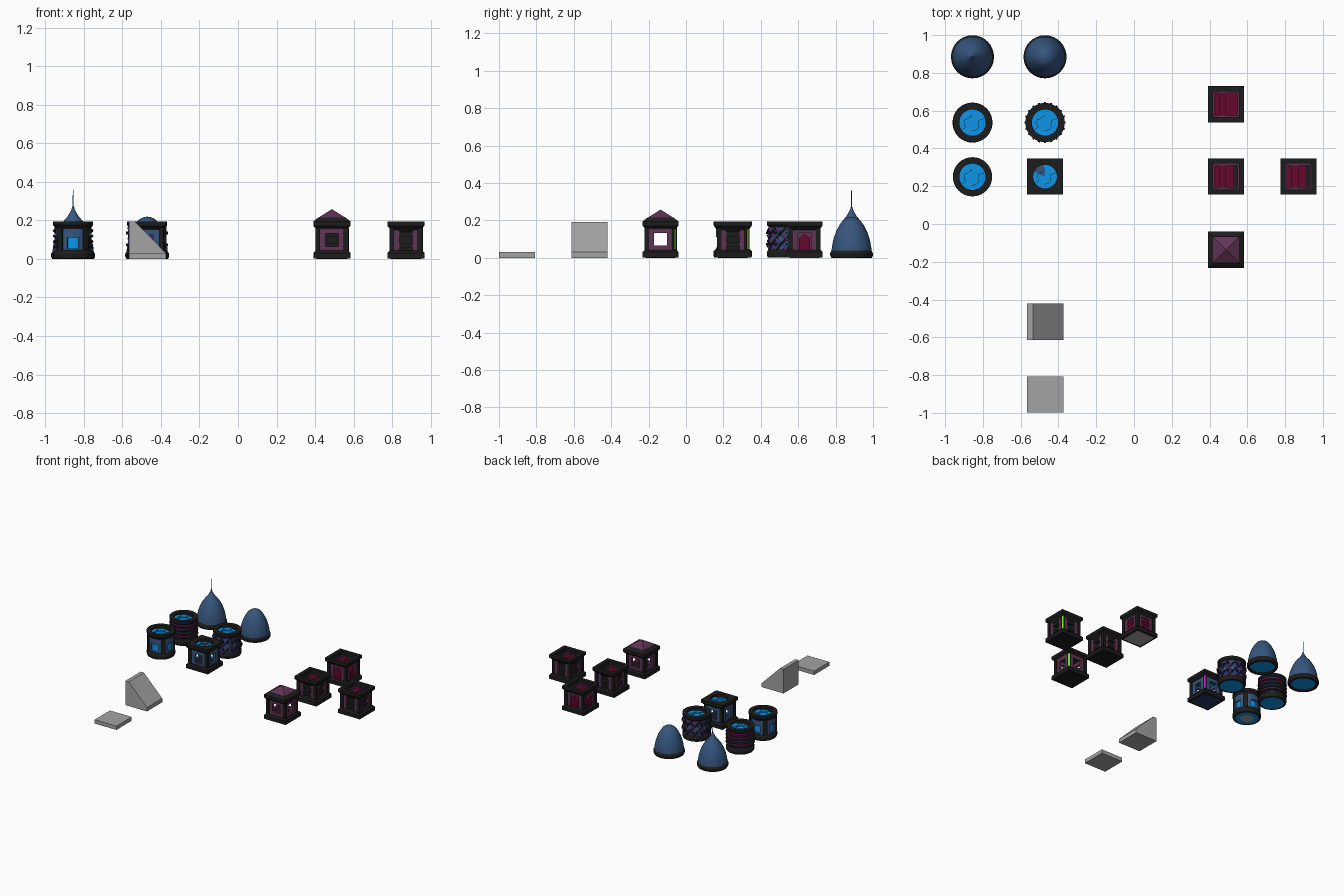
import bpy, bmesh, math
from mathutils import Matrix, Vector

cube = bpy.data.objects.get("Cube")
if cube:
    bpy.data.objects.remove(cube)


def material(name, *rgb):
    m = bpy.data.materials.new(name)
    m.use_nodes = True
    m.diffuse_color = (*rgb, 1)
    m.node_tree.nodes["Principled BSDF"].inputs["Base Color"].default_value = (*rgb, 1)
    return m


BLACK = material("black stone", .012, .012, .012)
SLATE = material("slate blue", .036, .092, .205)
BRIGHT = material("bright blue", .004, .3, .8)
NAVY = material("navy", .02, .04, .12)
PLUM = material("plum", .12, .034, .088)
CRIMSON = material("crimson", .135, .002, .027)
GREY = material("grey", .37, .37, .37)
PURPLE = material("purple", .15, .035, .3)
MAGENTA = material("magenta", .6, .01, .4)
GREEN = material("green", .15, .85, .01)

made = []


def finish(bm, name, mat, at, recalc=True):
    bmesh.ops.remove_doubles(bm, verts=bm.verts, dist=1e-5)
    if recalc:
        bmesh.ops.recalc_face_normals(bm, faces=bm.faces)
    me = bpy.data.meshes.new(name)
    bm.to_mesh(me)
    bm.free()
    me.materials.append(mat)
    ob = bpy.data.objects.new(name, me)
    ob.location = (at[0], at[1], 0)
    bpy.context.collection.objects.link(ob)
    made.append(ob)


def turned(name, at, profile, mat, square=False, n=32, closed=False):
    """Sweep (radius, z) points round the axis; square points follow a box outline."""
    bm = bmesh.new()
    rings = []
    for p in profile:
        boxy = p[2] if len(p) > 2 else square
        ring = []
        for i in range(n):
            a = math.tau * i / n
            c, s = math.cos(a), math.sin(a)
            r = p[0] / max(abs(c), abs(s)) if boxy else p[0]
            ring.append(bm.verts.new((r * c, r * s, p[1])))
        rings.append(ring)
    for k in range(len(rings) - (0 if closed else 1)):
        a, b = rings[k], rings[(k + 1) % len(rings)]
        for i in range(n):
            j = (i + 1) % n
            bm.faces.new((a[i], a[j], b[j], b[i]))
    finish(bm, name, mat, at)


def sheet(name, at, radius, z, mat):
    """Single floor disc whose face points up into the piece."""
    bm = bmesh.new()
    ring = [(radius * math.cos(math.tau * i / 32), radius * math.sin(math.tau * i / 32), z)
            for i in range(32)]
    bm.faces.new([bm.verts.new(p) for p in ring])
    finish(bm, name, mat, at, recalc=False)


def box(name, at, lo, hi, mat, turn=0):
    bm = bmesh.new()
    lo, hi = Vector(lo), Vector(hi)
    bmesh.ops.create_cube(bm, size=1, matrix=Matrix.Rotation(turn, 4, 'Z')
                          @ Matrix.Translation((lo + hi) / 2) @ Matrix.Diagonal((*(hi - lo), 1)))
    finish(bm, name, mat, at)


def prism(name, at, points, push, mat):
    bm = bmesh.new()
    face = bm.faces.new([bm.verts.new(p) for p in points])
    out = bmesh.ops.extrude_face_region(bm, geom=[face])
    bmesh.ops.translate(bm, verts=[v for v in out["geom"] if isinstance(v, bmesh.types.BMVert)], vec=push)
    finish(bm, name, mat, at)


def arc_block(name, at, r0, r1, a0, a1, z0, z1, mat, steps=6):
    """Curved wall block between two radii and two angles in degrees."""
    bm = bmesh.new()
    rows = []
    for i in range(steps + 1):
        a = math.radians(a0 + (a1 - a0) * i / steps)
        rows.append([bm.verts.new((r * math.cos(a), r * math.sin(a), z))
                     for r, z in ((r0, z0), (r1, z0), (r1, z1), (r0, z1))])
    for p, q in zip(rows, rows[1:]):
        for k in range(4):
            bm.faces.new((p[k], p[(k + 1) % 4], q[(k + 1) % 4], q[k]))
    bm.faces.new(rows[0])
    bm.faces.new(rows[-1])
    finish(bm, name, mat, at)


def cracked_floor(name, at, radius, odd=BRIGHT):
    # Irregular slabs round a small centre slab
    cuts = [20, 95, 155, 215, 265, 325, 380]
    for i, (a, b) in enumerate(zip(cuts, cuts[1:])):
        split = radius * (.45 if i % 2 else .6)
        mat = odd if i == 1 else BRIGHT
        arc_block(name + "_slab", at, split, radius, a, b, .15, .166 + .006 * (i % 3), mat)
        arc_block(name + "_centre", at, .0001, split, a, b, .15, .163, mat)


def round_bands(name, at):
    turned(name + "_base", at, [(0, .003), (.099, .001), (.103, .01), (.104, .028), (.102, .036),
                                (.094, .045), (0, .045)], BLACK)
    sheet(name + "_underside", at, .084, 0, BRIGHT)
    turned(name + "_crown", at, [(.09, .155), (.096, .165), (.104, .175), (.104, .195),
                                 (.07, .195), (.07, .145)], BLACK, closed=True)
    cracked_floor(name + "_floor", at, .071)


def square_bands(name, at, bottom, hole=True, round_hole=False):
    turned(name + "_base", at, [(0, .002), (.096, .002), (.096, .031), (.085, .043), (0, .043)],
           BLACK, True)
    turned(name + "_bottom", at, [(0, 0), (.08, 0), (.08, .004), (0, .004)], bottom, True)
    inner = .063 if round_hole else .068
    edge = [(inner, .195, not round_hole), (inner, .14, not round_hole)] if hole else \
        [(.07, .215), (0, .215), (0, .155)]
    turned(name + "_crown", at, [(.083, .157), (.096, .171), (.096, .195)] + edge,
           BLACK, True, closed=hole)


def four_sides(name, at, lo, hi, mat):
    # lo and hi are (depth, across, height) on the +x side, repeated on each side
    for k in range(4):
        box(name, at, lo, hi, mat, k * math.pi / 2)


def corner_posts(name, at, glow=None):
    for sx in (-1, 1):
        for sy in (-1, 1):
            outer = .076 if glow and sx + sy == 2 else .085
            xs, ys = sorted((sx * .061, sx * outer)), sorted((sy * .061, sy * outer))
            box(name + "_corner_post", at, (xs[0], ys[0], .04), (xs[1], ys[1], .16), BLACK)
    if glow:
        # Lit strip held in a slot on the back left corner
        box(name + "_glow_strip", at, (.095, -.006, .045), (.111, .006, .155), glow, math.pi / 4)
        for u in (-.011, .006):
            box(name + "_slot_fin", at, (.09, u, .04), (.113, u + .005, .16), BLACK, math.pi / 4)


def panels(name, at, mat, gap, sill, head):
    """Walls on all four sides, each with a central opening."""
    for s in (-1, 1):
        u = sorted((s * gap, s * .063))
        four_sides(name + "_jamb", at, (.06, u[0], .038), (.077, u[1], .162), mat)
    four_sides(name + "_sill", at, (.06, -gap, .038), (.077, gap, sill), mat)
    four_sides(name + "_lintel", at, (.06, -gap, head), (.077, gap, .162), mat)


def plank_floor(name, at, cuts, half):
    for i, (a, b) in enumerate(zip(cuts, cuts[1:])):
        box(name + "_plank", at, (a, -half, .14), (b, half, .152 + .008 * (i % 2)), CRIMSON)
    box(name + "_under_floor", at, (-.068, -.068, .138), (.068, .068, .148), BLACK)


# Domes, one with a spire
curve = [(.107, .034), (.105, .06), (.097, .1), (.083, .14), (.065, .175), (.047, .2)]
tops = {"spire_dome": (-.855, [(.03, .219), (.017, .24), (.008, .258), (.003, .275), (.0015, .36), (0, .36)]),
        "plain_dome": (-.471, [(.032, .211), (.016, .217), (0, .219)])}
for name, (x, tip) in tops.items():
    at = (x, .885)
    turned(name + "_shell", at, curve + tip, SLATE, n=48)
    turned(name + "_rim", at, [(.092, 0), (.108, 0), (.114, .012), (.114, .026), (.107, .038),
                               (.092, .038)], BLACK, closed=True)
    sheet(name + "_underside", at, .093, .012, BRIGHT)

# Round tower with windows
at = (-.855, .25)
round_bands("window_tower", at)
sheet("window_tower_hatch", at, .05, -.0, GREY)
made[-1].location.z = -.0005
for k in range(4):
    a = k * 90
    arc_block("window_tower_pillar", at, .07, .1, a + 35, a + 55, .04, .165, BLACK)
    for s in (-1, 1):
        arc_block("window_tower_wall", at, .07, .09, a + s * 20, a + s * 35, .04, .165, SLATE)
    arc_block("window_tower_sill", at, .07, .09, a - 20, a + 20, .04, .055, SLATE)
    arc_block("window_tower_head", at, .07, .09, a - 20, a + 20, .112, .165, SLATE)
    arc_block("window_tower_pane", at, .072, .078, a - 20, a + 20, .055, .112, BRIGHT)

# Round tower with stacked rings
at = (-.855, .537)
round_bands("ringed_tower", at)
turned("ringed_tower_core", at, [(.09, .045), (.09, .165)], SLATE)
for i in range(4):
    z = .062 + i * .028
    turned("ringed_tower_ring", at, [(.085, z - .009), (.1, z - .008), (.106, z),
                                     (.1, z + .008), (.085, z + .009)], BLACK, closed=True)
    turned("ringed_tower_line", at, [(.085, z + .01), (.096, z + .01), (.096, z + .018),
                                     (.085, z + .018)], SLATE if i == 1 else MAGENTA, closed=True)

# Round tower with crossing ribs
at = (-.471, .537)
round_bands("lattice_tower", at)
turned("lattice_tower_core", at, [(.094, .045), (.094, .165)], SLATE)
for direction, mat in ((1, BLACK), (-1, PURPLE)):
    cu = bpy.data.curves.new("lattice_ribs", 'CURVE')
    cu.dimensions = '3D'
    cu.bevel_depth = .0065
    cu.bevel_resolution = 1
    cu.materials.append(mat)
    for i in range(10):
        sp = cu.splines.new('POLY')
        sp.points.add(12)
        for j, p in enumerate(sp.points):
            a = math.tau * i / 10 + direction * math.radians(72) * j / 12
            p.co = (.095 * math.cos(a), .095 * math.sin(a), .042 + .122 * j / 12, 1)
    ob = bpy.data.objects.new("lattice_tower_ribs", cu)
    ob.location = (*at, 0)
    bpy.context.collection.objects.link(ob)
for i in range(20):
    for z in (.073, .134):
        arc_block("lattice_tower_stud", at, .09, .109, i * 18 - 3, i * 18 + 3,
                  z - .007, z + .007, BLACK, 1)

# Square blue tower with open sides
at = (-.471, .251)
square_bands("blue_square_tower", at, NAVY, round_hole=True)
corner_posts("blue_square_tower", at, MAGENTA)
panels("blue_square_tower", at, SLATE, .03, .055, .125)
cracked_floor("blue_square_tower_floor", at, .064, SLATE)

# Red tower with a pyramid roof and open windows
at = (.487, -.136)
square_bands("roofed_tower", at, BLACK, hole=False)
corner_posts("roofed_tower", at, GREEN)
panels("roofed_tower", at, PLUM, .034, .065, .133)
turned("roofed_tower_pyramid", at, [(.07, .214), (0, .258)], PLUM, True, n=8)

# Red towers with slatted openings
for name, at, glow in (("middle_tower", (.487, .251), None), ("outer_tower", (.871, .251), GREEN)):
    square_bands(name, at, BLACK)
    corner_posts(name, at, glow)
    panels(name, at, PLUM, .034, .042, .158)
    box(name + "_core", at, (-.058, -.058, .04), (.058, .058, .14), BLACK)
    for z in (.06, .115):
        four_sides(name + "_slat", at, (.055, -.034, z), (.074, .034, z + .022), BLACK)
    plank_floor(name, at, (-.062, -.038, 0, .037), .068)

# Red tower with pointed doors
at = (.487, .634)
square_bands("door_tower", at, GREY)
corner_posts("door_tower", at)
panels("door_tower", at, PLUM, .034, .042, .135)
plank_floor("door_tower", at, (-.062, -.038, 0, .068), .066)
box("door_tower_core", at, (-.062, -.062, .04), (.062, .062, .14), PLUM)
for i in range(3):
    z = .038 + i * .02
    four_sides("door_tower_board", at, (.058, -.029, z), (.08 - .004 * (i % 2), .029, z + .02), CRIMSON)
for k in range(4):
    turn = Matrix.Rotation(k * math.pi / 2, 3, 'Z')
    prism("door_tower_gable", at, [turn @ Vector((.062, u, z)) for u, z in
                                   ((-.037, .097), (.037, .097), (0, .131))],
          turn @ Vector((.02, 0, 0)), CRIMSON)

# Grey slab and ramp
box("flat_slab", (-.47, -.903), (-.096, -.096, 0), (.096, .096, .031), GREY)
prism("ramp", (-.47, -.517), [(x, -.096, z) for x, z in
                              ((-.096, 0), (.096, 0), (.096, .031), (-.065, .193), (-.096, .193))],
      (0, .192, 0), GREY)

# Smooth the curved parts and keep the edges sharp
bpy.ops.object.select_all(action='DESELECT')
for ob in made:
    ob.select_set(True)
bpy.context.view_layer.objects.active = made[0]
bpy.ops.object.shade_smooth_by_angle(angle=math.radians(30))
